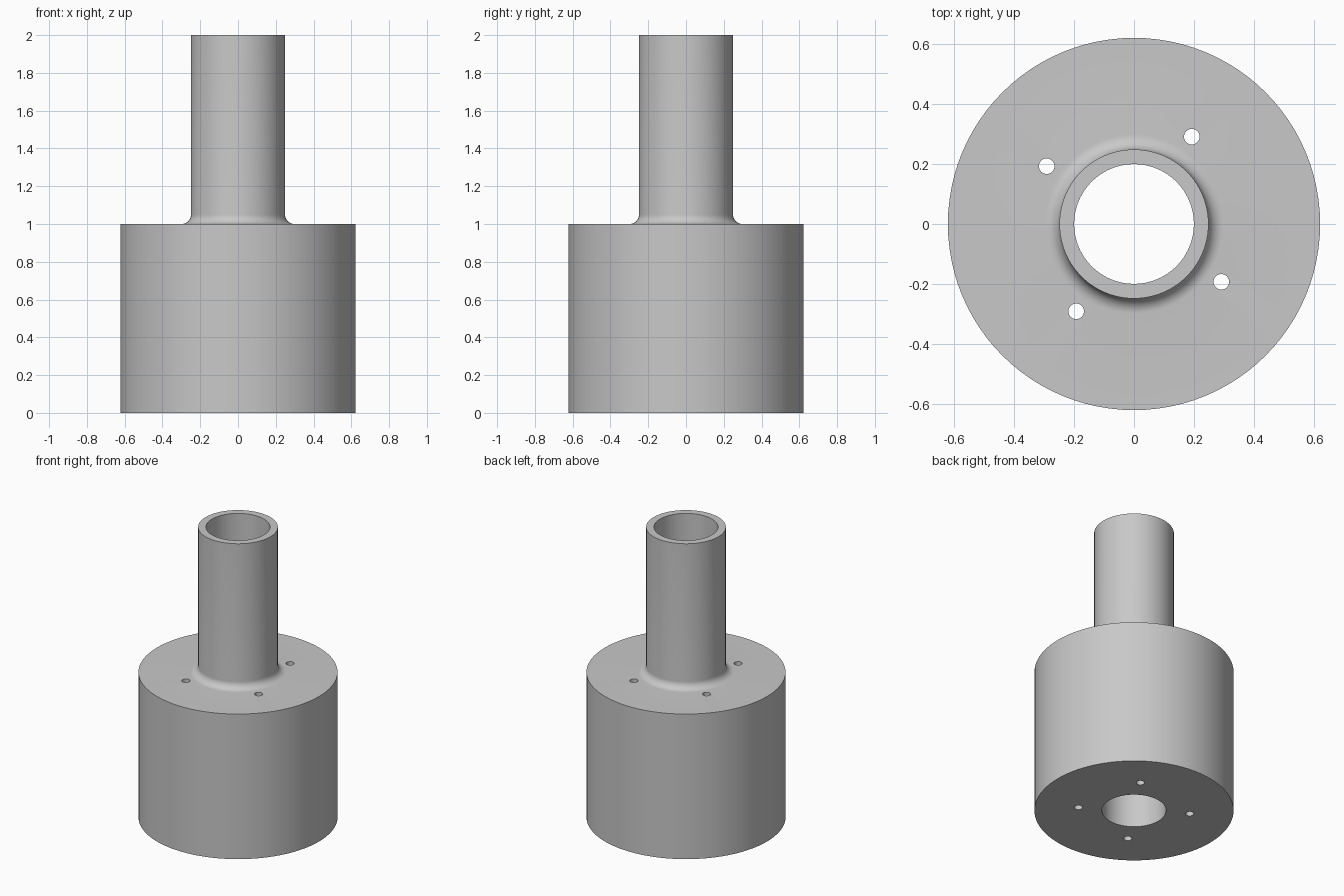
import bpy, bmesh, math
from mathutils import Matrix

default = bpy.data.objects.get("Cube")
if default:
    bpy.data.objects.remove(default)

BODY_R, TUBE_R, BORE_R, FILLET = 0.622, 0.249, 0.2, 0.05
BODY_H, TOTAL_H = 1.0, 2.0
BOLT_R, HOLE_R, BOLT_ANGLE = 0.35, 0.026, 56.5
SEGMENTS = 96

grey = bpy.data.materials.new("plain grey")
grey.use_nodes = True
colour = (0.58, 0.58, 0.58, 1)
grey.diffuse_color = colour
grey.node_tree.nodes["Principled BSDF"].inputs["Base Color"].default_value = colour


def add_object(name, bm):
    bmesh.ops.recalc_face_normals(bm, faces=bm.faces)
    mesh = bpy.data.meshes.new(name)
    bm.to_mesh(mesh)
    bm.free()
    mesh.materials.append(grey)
    obj = bpy.data.objects.new(name, mesh)
    bpy.context.collection.objects.link(obj)
    return obj


# Flanged tube: closed profile with a fillet at the neck, revolved about z
profile = [(BORE_R, 0), (BODY_R, 0), (BODY_R, BODY_H)]
for i in range(11):
    a = math.radians(270 - 9 * i)
    profile.append((TUBE_R + FILLET + FILLET * math.cos(a),
                    BODY_H + FILLET + FILLET * math.sin(a)))
profile += [(TUBE_R, TOTAL_H), (BORE_R, TOTAL_H)]

bm = bmesh.new()
verts = [bm.verts.new((r, 0, z)) for r, z in profile]
edges = [bm.edges.new((v, verts[(i + 1) % len(verts)])) for i, v in enumerate(verts)]
bmesh.ops.spin(bm, geom=verts + edges, axis=(0, 0, 1), cent=(0, 0, 0),
               angle=math.tau, steps=SEGMENTS, use_merge=True)
bmesh.ops.remove_doubles(bm, verts=bm.verts, dist=1e-5)
body = add_object("flanged_tube", bm)

# Four bolt holes through the base
bm = bmesh.new()
for k in range(4):
    turn = Matrix.Rotation(math.radians(BOLT_ANGLE + 90 * k), 4, "Z")
    bmesh.ops.create_cone(bm, cap_ends=True, segments=32, radius1=HOLE_R, radius2=HOLE_R,
                          depth=BODY_H + 0.2,
                          matrix=turn @ Matrix.Translation((BOLT_R, 0, BODY_H / 2)))
cutter = add_object("bolt_hole_cutter", bm)
cutter.hide_render = True

cut = body.modifiers.new("bolt holes", "BOOLEAN")
cut.operation, cut.solver, cut.object = "DIFFERENCE", "EXACT", cutter
bpy.ops.object.select_all(action="DESELECT")
body.select_set(True)
bpy.context.view_layer.objects.active = body
bpy.ops.object.modifier_apply(modifier=cut.name)
bpy.data.objects.remove(cutter)

# Smooth walls with crisp rims
bpy.ops.object.shade_smooth_by_angle(angle=math.radians(30))
